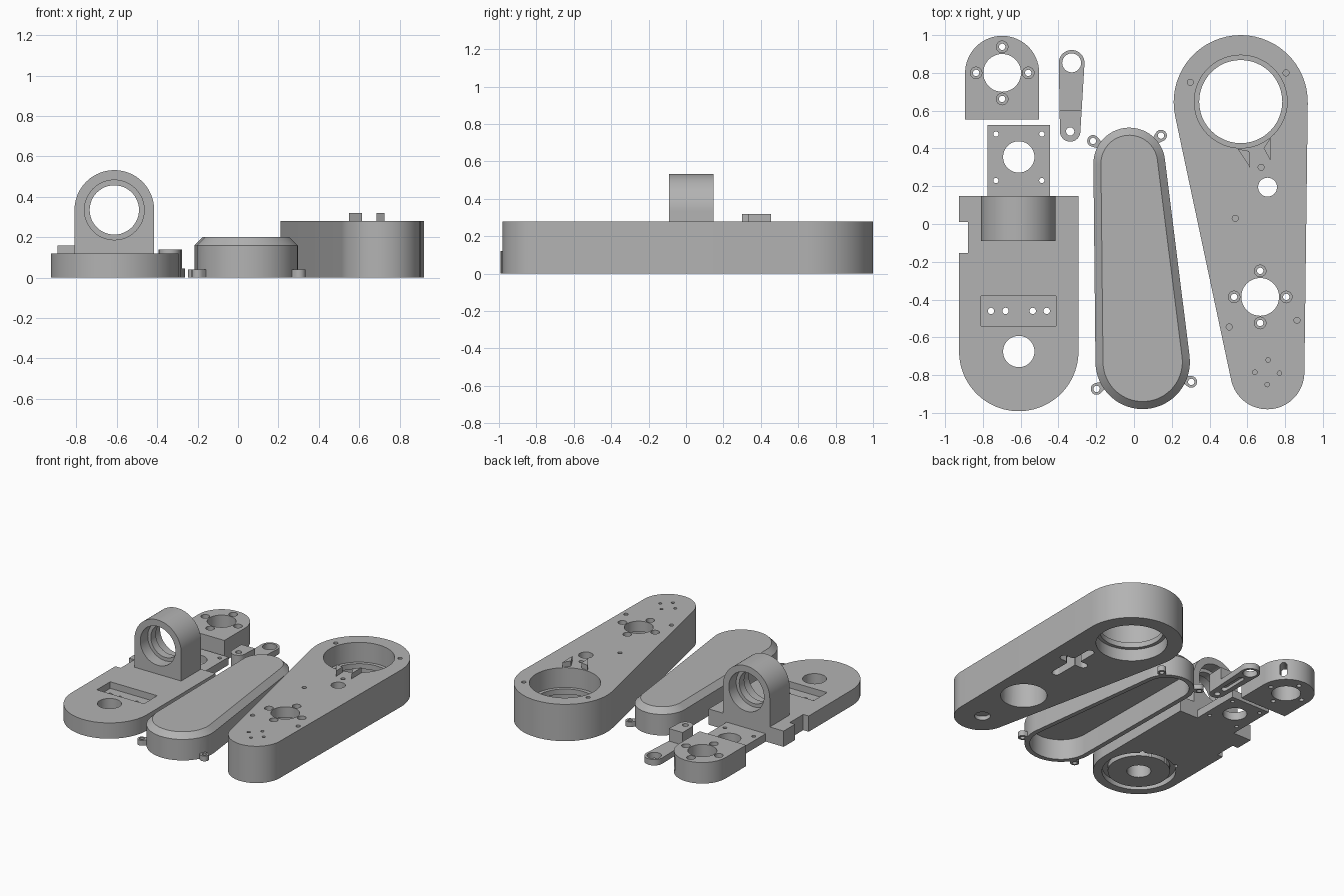
import bpy, bmesh, math
from mathutils import Matrix

if "Cube" in bpy.data.objects:
    bpy.data.objects.remove(bpy.data.objects["Cube"])

grey = bpy.data.materials.new("machined grey")
grey.diffuse_color = (0.45, 0.45, 0.45, 1)
grey.use_nodes = True
grey.node_tree.nodes["Principled BSDF"].inputs["Base Color"].default_value = grey.diffuse_color
UPRIGHT = Matrix.Rotation(math.pi / 2, 4, 'X')   # turns extrusion z into -y


def hull(c1, r1, c2, r2, n=32):
    """Outline around two circles joined by tangents."""
    dx, dy = c2[0] - c1[0], c2[1] - c1[1]
    th, al = math.atan2(dy, dx), math.acos((r1 - r2) / math.hypot(dx, dy))
    pts = []
    for c, r, a, b in ((c2, r2, th - al, th + al), (c1, r1, th + al, th + 2 * math.pi - al)):
        for i in range(n + 1):
            t = a + (b - a) * i / n
            pts.append((c[0] + r * math.cos(t), c[1] + r * math.sin(t)))
    return pts


def circle(x, y, r, n=48):
    return [(x + r * math.cos(2 * math.pi * i / n), y + r * math.sin(2 * math.pi * i / n)) for i in range(n)]


def rect(x0, x1, y0, y1):
    return [(x0, y0), (x1, y0), (x1, y1), (x0, y1)]


def arch(x, y, r, flat, sign, n=48):
    """Half-round end at (x, y), straight sides running to y = flat."""
    arc = [(x + r * math.cos(math.pi * i / n), y + sign * r * math.sin(math.pi * i / n)) for i in range(n + 1)]
    return arc + [(x - r, flat), (x + r, flat)]


def loft(name, layers, matrix=None):
    """Solid through stacked outlines [(points, z), ...]."""
    bm = bmesh.new()
    rings = [[bm.verts.new((x, y, z)) for x, y in pts] for pts, z in layers]
    n = len(rings[0])
    for a, b in zip(rings, rings[1:]):
        for i in range(n):
            bm.faces.new((a[i], a[(i + 1) % n], b[(i + 1) % n], b[i]))
    bm.faces.new(rings[0][::-1])
    bm.faces.new(rings[-1])
    bmesh.ops.recalc_face_normals(bm, faces=bm.faces)
    if matrix:
        bm.transform(matrix)
    me = bpy.data.meshes.new(name)
    bm.to_mesh(me)
    bm.free()
    me.materials.append(grey)
    ob = bpy.data.objects.new(name, me)
    bpy.context.collection.objects.link(ob)
    return ob


def prism(name, pts, z0, z1, matrix=None):
    return loft(name, [(pts, z0), (pts, z1)], matrix)


def combine(ob, tool, op='DIFFERENCE'):
    mod = ob.modifiers.new("bool", 'BOOLEAN')
    mod.object, mod.operation, mod.solver = tool, op, 'EXACT'
    bpy.context.view_layer.objects.active = ob
    bpy.ops.object.modifier_apply(modifier=mod.name)
    bpy.data.objects.remove(tool)


def cut(ob, pts, z0=-0.1, z1=1, matrix=None):
    combine(ob, prism("cutter", pts, z0, z1, matrix))


def drill(ob, x, y, r, z0=-0.1, z1=1):
    cut(ob, circle(x, y, r, 48 if r > 0.04 else 16), z0, z1)


def screw_ring(ob, x, y, d, z_seat):
    """Four counterbored screw holes around a centre."""
    for a in range(4):
        px, py = x + d * math.cos(a * math.pi / 2), y + d * math.sin(a * math.pi / 2)
        drill(ob, px, py, 0.017)
        drill(ob, px, py, 0.031, z_seat)


# Large arm with bearing seat
arm = prism("main_arm", hull((0.565, 0.645), 0.355, (0.706, -0.785), 0.196), 0, 0.28)
drill(arm, 0.565, 0.648, 0.22)
drill(arm, 0.565, 0.648, 0.246, 0.13)
drill(arm, 0.565, 0.648, 0.246, -0.1, 0.09)
drill(arm, 0.668, -0.386, 0.10)
drill(arm, 0.668, -0.386, 0.16, -0.1, 0.20)
screw_ring(arm, 0.668, -0.386, 0.138, 0.24)
drill(arm, 0.707, 0.195, 0.05)
for x, y in ((0.673, 0.30), (0.536, 0.03), (0.298, 0.75), (0.805, 0.80), (0.504, -0.545), (0.863, -0.51)):
    drill(arm, x, y, 0.016, 0.16)
for x, y in ((0.71, -0.72), (0.64, -0.785), (0.77, -0.79), (0.705, -0.85)):
    drill(arm, x, y, 0.012, 0.04)
# Cross-shaped pocket and small round recess underneath
cut(arm, hull((0.70, 0.00), 0.03, (0.70, 0.36), 0.03, 12), -0.1, 0.10)
cut(arm, hull((0.62, 0.195), 0.03, (0.79, 0.195), 0.03, 12), -0.1, 0.10)
drill(arm, 0.706, -0.785, 0.055, -0.1, 0.03)

# Pointed tabs on the arm
prism("left_tab", [(0.55, 0.397), (0.61, 0.386), (0.613, 0.30)], 0.28, 0.32)
prism("right_tab", [(0.722, 0.455), (0.686, 0.402), (0.724, 0.333)], 0.28, 0.32)

# Hollow chamfered cover
A, B = (-0.025, 0.32), (0.046, -0.73)


def cover_outline(inset):
    return hull(A, 0.19 - inset, B, 0.25 - inset)


cover = loft("cover", [(cover_outline(0), 0), (cover_outline(0), 0.16), (cover_outline(0.04), 0.20)])
cut(cover, cover_outline(0.035), -0.1, 0.155)
# Screw ears on the cover
for x, y, c in ((-0.217, 0.44, A), (0.143, 0.468, A), (-0.198, -0.873, B), (0.303, -0.836, B)):
    d = math.hypot(c[0] - x, c[1] - y)
    k = 0.03 / d
    ear = prism("ear", hull((x, y), 0.031, (x + (c[0] - x) * k, y + (c[1] - y) * k), 0.022, 12), 0, 0.04)
    drill(ear, x, y, 0.017)
    combine(cover, ear, 'UNION')

# Base plate with rounded front
base = prism("base", arch(-0.61, -0.675, 0.316, 0.148, -1), 0, 0.12)
cut(base, rect(-1.0, -0.88, -0.153, 0.01))
drill(base, -0.61, -0.675, 0.083)
cut(base, rect(-0.81, -0.414, -0.54, -0.38), 0.07, 1)
for x in (-0.757, -0.68, -0.536, -0.462):
    drill(base, x, -0.46, 0.017)
groove = prism("groove", circle(-0.61, -0.675, 0.255), -0.1, 0.04)
drill(groove, -0.61, -0.675, 0.215, -0.2)
combine(base, groove)

# Tongue plate behind the base
tongue = prism("tongue", rect(-0.775, -0.446, 0.148, 0.524), 0, 0.06)
drill(tongue, -0.61, 0.355, 0.083)
for x in (-0.731, -0.488):
    for y in (0.23, 0.476):
        drill(tongue, x, y, 0.014)

# Bearing tower with an inner lip
tower = prism("bearing_tower", arch(-0.612, 0.335, 0.197, 0.12, 1), -0.148, 0.09, UPRIGHT)
for r, z0, z1 in ((0.122, -1, 1), (0.148, 0.0, 1), (0.148, -1, -0.06)):
    cut(tower, circle(-0.612, 0.335, r), z0, z1, UPRIGHT)

# Round-ended mounting bracket
bracket = prism("bracket", arch(-0.698, 0.80, 0.196, 0.553, 1), 0, 0.16)
drill(bracket, -0.698, 0.80, 0.10)
screw_ring(bracket, -0.698, 0.80, 0.138, 0.11)
slot = Matrix.Translation((-0.698, 0.80, 0)) @ Matrix.Rotation(math.radians(135), 4, 'Z') @ UPRIGHT
cut(bracket, hull((0, 0.05), 0.025, (0, 0.11), 0.025, 12), 0.09, 0.3, slot)

# Lever with a raised small end
lever = prism("lever", hull((-0.33, 0.853), 0.068, (-0.338, 0.49), 0.054), 0, 0.045)
boss = prism("boss", hull((-0.33, 0.853), 0.068, (-0.338, 0.49), 0.054), 0.02, 0.14)
cut(boss, rect(-0.6, 0, 0.603, 1.2))
combine(lever, boss, 'UNION')
drill(lever, -0.33, 0.853, 0.05)
drill(lever, -0.338, 0.49, 0.022)
cut(lever, hull((-0.335, 0.57), 0.022, (-0.332, 0.75), 0.022, 12), -0.1, 0.025)

# Smooth rounded walls, keep edges sharp
for ob in bpy.context.scene.objects:
    bpy.ops.object.select_all(action='DESELECT')
    ob.select_set(True)
    bpy.context.view_layer.objects.active = ob
    bpy.ops.object.shade_smooth_by_angle(angle=math.radians(30))
